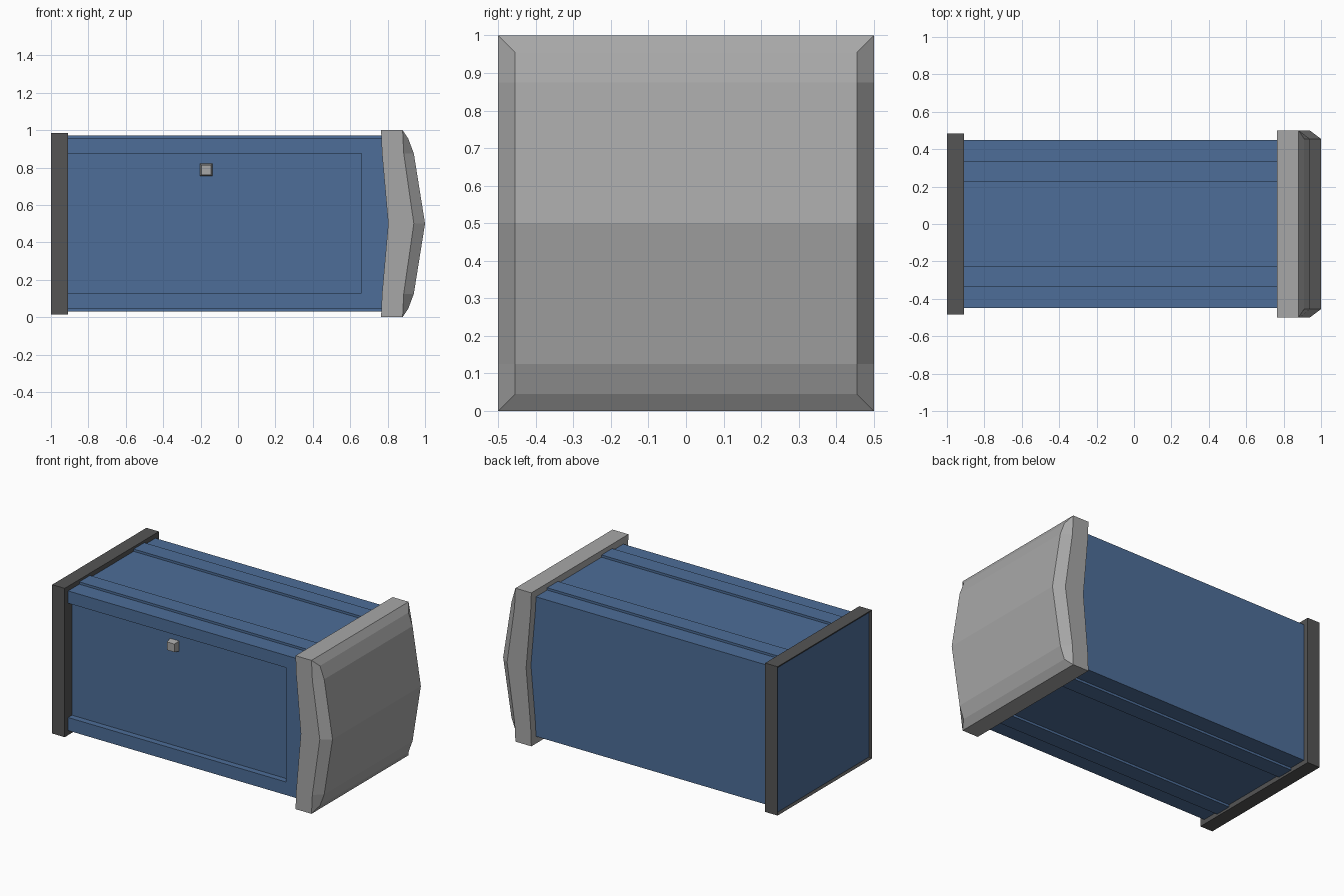
import bpy, bmesh

if "Cube" in bpy.data.objects:
    bpy.data.objects.remove(bpy.data.objects["Cube"])


def material(name, rgb):
    m = bpy.data.materials.new(name)
    m.diffuse_color = (*rgb, 1)
    m.use_nodes = True
    m.node_tree.nodes["Principled BSDF"].inputs["Base Color"].default_value = m.diffuse_color
    return m


BLUE = material("blue paint", (0.075, 0.155, 0.315))
GREY = material("light grey", (0.39, 0.39, 0.39))
DARK = material("dark grey", (0.09, 0.09, 0.09))


def finish(name, bm, *mats):
    bmesh.ops.recalc_face_normals(bm, faces=bm.faces)
    me = bpy.data.meshes.new(name)
    bm.to_mesh(me)
    bm.free()
    for m in mats:
        me.materials.append(m)
    ob = bpy.data.objects.new(name, me)
    bpy.context.collection.objects.link(ob)
    return ob


def box(x0, x1, y0, y1, z0, z1):
    bm = bmesh.new()
    bmesh.ops.create_cube(bm, size=1)
    for v in bm.verts:
        v.co = ((x0 + x1) / 2 + v.co.x * (x1 - x0),
                (y0 + y1) / 2 + v.co.y * (y1 - y0),
                (z0 + z1) / 2 + v.co.z * (z1 - z0))
    return bm


# Body: section with two long ridges on top and bottom, extruded along x
top = [(0.45, 0.955), (0.335, 0.955), (0.335, 0.97), (0.225, 0.97), (0.225, 0.955)]
upper = top + [(-y, z) for y, z in reversed(top)]
section = upper + [(y, 1 - z) for y, z in reversed(upper)]
bm = bmesh.new()
face = bm.faces.new([bm.verts.new((-0.95, y, z)) for y, z in section])
ext = bmesh.ops.extrude_face_region(bm, geom=[face])
moved = [g for g in ext["geom"] if isinstance(g, bmesh.types.BMVert)]
bmesh.ops.translate(bm, verts=moved, vec=(1.78, 0, 0))
body = finish("body", bm, BLUE)

# Recessed door panel cut into the front of the body
cutter = finish("door_cutter", box(-0.93, 0.66, -0.6, -0.41, 0.13, 0.875), BLUE)
cutter.hide_render = True
mod = body.modifiers.new("door recess", "BOOLEAN")
mod.operation = "DIFFERENCE"
mod.solver = "EXACT"
mod.object = cutter
bpy.context.view_layer.objects.active = body
bpy.ops.object.modifier_apply(modifier=mod.name)
bpy.data.objects.remove(cutter)

# Door knob: small block with a narrower front
bm = box(-0.205, -0.135, -0.45, -0.40, 0.752, 0.822)
for v in bm.verts:
    if v.co.y < -0.43:
        v.co.x = -0.17 + (v.co.x + 0.17) * 0.75
        v.co.z = 0.787 + (v.co.z - 0.787) * 0.75
finish("door_knob", bm, GREY)

# End frame with an inset blue panel on its outer face
bm = box(-1, -0.91, -0.485, 0.485, 0.015, 0.985)
bm.normal_update()
end = min(bm.faces, key=lambda f: f.calc_center_median().x)
bmesh.ops.inset_region(bm, faces=[end], thickness=0.02, depth=-0.01)
end.material_index = 1
finish("end_frame", bm, DARK, BLUE)

# Bulging end cap: back, rim and chamfered face rings of (half width, [(x, z)...])
rings = [
    (0.5, [(0.765, 0), (0.77, 0.125), (0.803, 0.5)]),
    (0.5, [(0.88, 0), (0.886, 0.125), (0.94, 0.5)]),
    (0.455, [(0.91, 0.045), (0.94, 0.125), (1.0, 0.5)]),
]
bm = bmesh.new()
loops = []
for w, half in rings:
    side = half + [(x, 1 - z) for x, z in reversed(half[:2])]
    loops.append([bm.verts.new((x, -w, z)) for x, z in side]
                 + [bm.verts.new((x, w, z)) for x, z in reversed(side)])
for a, b in zip(loops, loops[1:]):
    for i in range(10):
        j = (i + 1) % 10
        bm.faces.new((a[i], a[j], b[j], b[i]))
for ring in (loops[0], loops[-1]):
    for i in range(4):
        bm.faces.new((ring[i], ring[i + 1], ring[8 - i], ring[9 - i]))
finish("end_cap", bm, GREY)
